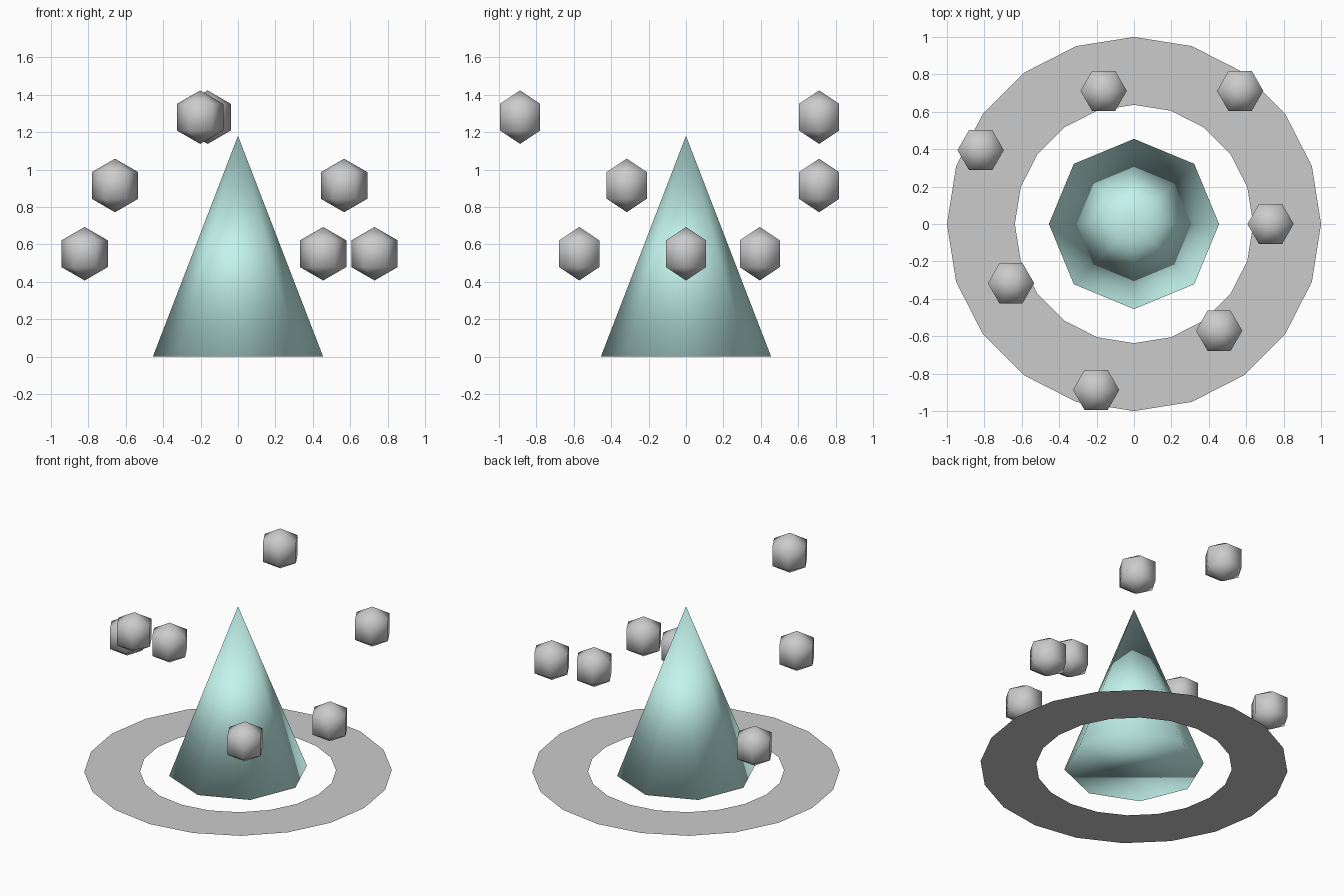
import bpy, bmesh
from math import cos, sin, tau, pi

if "Cube" in bpy.data.objects:
    bpy.data.objects.remove(bpy.data.objects["Cube"])


def lathe(name, profile, sides, loc=(0, 0, 0), cap=False, smooth=True):
    """Spin (radius, z) points round z; zero radius makes a single pole."""
    bm = bmesh.new()
    rows = []
    for r, z in profile:
        n = sides if r > 0 else 1
        rows.append([bm.verts.new((r * cos(tau * i / sides), r * sin(tau * i / sides), z))
                     for i in range(n)])
    for a, b in zip(rows, rows[1:]):
        for i in range(sides):
            j = (i + 1) % sides
            quad = [a[i % len(a)], a[j % len(a)], b[j % len(b)], b[i % len(b)]]
            bm.faces.new(list(dict.fromkeys(quad)))
    if cap:
        bm.faces.new(rows[0][::-1])
    for f in bm.faces:
        f.smooth = smooth
    me = bpy.data.meshes.new(name)
    bm.to_mesh(me)
    bm.free()
    ob = bpy.data.objects.new(name, me)
    ob.location = loc
    bpy.context.collection.objects.link(ob)
    return ob


# Flat ground ring, facing up
lathe("ground_ring", [(1.0, 0), (0.637, 0)], 20, smooth=False)

# Central cone, closed and smooth all over
cone = lathe("crystal_cone", [(0.455, 0), (0, 1.18)], 8, cap=True)
teal = bpy.data.materials.new("teal")
teal.diffuse_color = (0.55, 0.9, 0.85, 1)
teal.use_nodes = True
teal.node_tree.nodes["Principled BSDF"].inputs["Base Color"].default_value = teal.diffuse_color
cone.data.materials.append(teal)

# Seven floating orbs: two alternating radii, three repeating heights
R = 0.143
orb = [(R * sin(pi * k / 3) if 0 < k < 3 else 0, -R * cos(pi * k / 3)) for k in range(4)]
for i in range(7):
    a = tau * i / 7
    d = 0.73 + 0.18 * (i % 2)
    lathe(f"floating_orb_{i + 1}", orb, 6,
          (d * cos(a), d * sin(a), 0.55 + 0.365 * (i % 3)))
